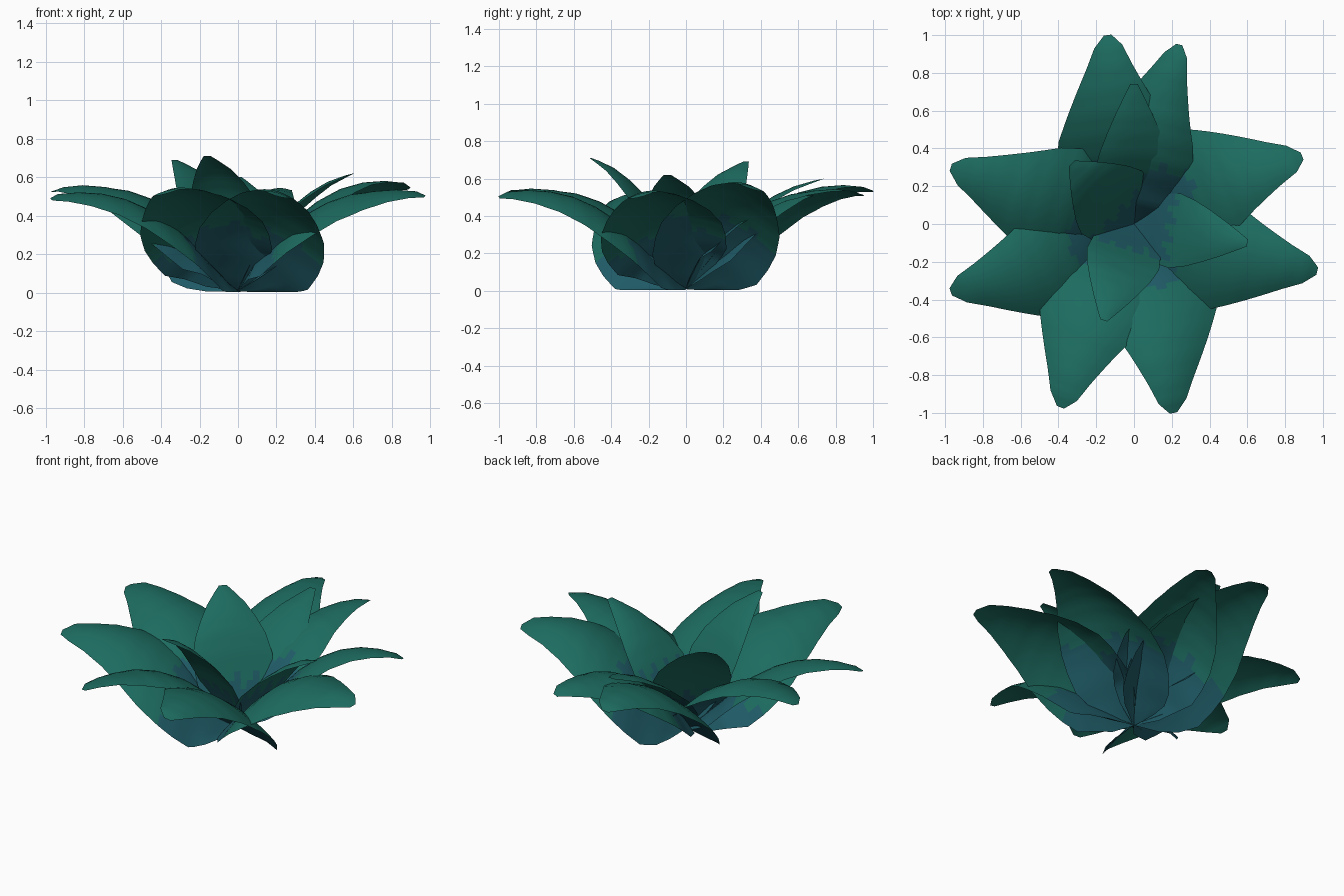
import bpy, bmesh, math

if "Cube" in bpy.data.objects:
    bpy.data.objects.remove(bpy.data.objects["Cube"])


def material(name, rgb):
    m = bpy.data.materials.new(name)
    m.diffuse_color = (*rgb, 1)
    m.use_nodes = True
    m.node_tree.nodes["Principled BSDF"].inputs["Base Color"].default_value = m.diffuse_color
    return m


GREEN = material("leaf_green", (0.012, 0.147, 0.115))
BLUE = material("base_blue", (0.014, 0.105, 0.135))

# Leaf profiles: (reach, midrib height, half width, edge droop)
OUTER = [(0.0, 0.01, 0.01, 0.0), (0.06, 0.06, 0.15, 0.03), (0.12, 0.12, 0.24, 0.06),
         (0.2, 0.2, 0.3, 0.1), (0.28, 0.29, 0.325, 0.11), (0.36, 0.365, 0.33, 0.11),
         (0.48, 0.445, 0.3, 0.1), (0.6, 0.5, 0.24, 0.075), (0.72, 0.53, 0.18, 0.05),
         (0.84, 0.54, 0.12, 0.03), (0.94, 0.53, 0.075, 0.01), (1.0, 0.51, 0.02, 0.0)]
INNER = [(0.0, 0.02, 0.01, 0.0), (0.1, 0.17, 0.12, 0.0), (0.22, 0.37, 0.195, 0.01),
         (0.36, 0.58, 0.21, 0.02), (0.5, 0.74, 0.185, 0.03), (0.64, 0.85, 0.145, 0.03),
         (0.78, 0.93, 0.1, 0.02), (0.92, 0.98, 0.05, 0.01), (1.0, 1.0, 0.02, 0.0)]


def lerp_row(rows, f):
    i = min(int(f), len(rows) - 2)
    t = f - i
    return [a + (b - a) * t for a, b in zip(rows[i], rows[i + 1])]


def leaf(name, rows, tip, height, roll, blue, width=1.0, lift=0.0):
    """Arched leaf from the centre to the tip, rolled about its chord."""
    reach = math.hypot(*tip)
    ux, uy = tip[0] / reach, tip[1] / reach
    slope = math.tan(math.radians(roll))
    bm = bmesh.new()
    across, along = 12, (len(rows) - 1) * 3
    grid = []
    for i in range(along + 1):
        s, z, hw, droop = lerp_row(rows, i / 3)
        # rolling leans the arch sideways
        shift = 0.2 * slope * math.sin(math.pi * s) ** 1.2 if 0 < s < 1 else 0
        line = []
        for j in range(across + 1):
            v = 2 * j / across - 1
            w = hw * width * v
            zz = z * height - droop * v * v - slope * w
            zz += lift * max(0, 1 - s / 0.7) * min(1, s / 0.12)
            w += shift
            x, y = ux * s * reach - uy * w, uy * s * reach + ux * w
            line.append(bm.verts.new((x, y, max(0.004, zz))))
        grid.append(line)
    for i in range(along):
        for j in range(across):
            f = bm.faces.new((grid[i][j], grid[i + 1][j], grid[i + 1][j + 1], grid[i][j + 1]))
            c = f.calc_center_median()
            f.smooth = True
            # ragged blue base
            edge = blue + 0.025 * math.sin(j * 2.1 + len(name) + tip[0] * 9)
            f.material_index = 1 if c.x * ux + c.y * uy < edge else 0
    bmesh.ops.recalc_face_normals(bm, faces=bm.faces)
    if sum(f.normal.z for f in bm.faces) < 0:
        bmesh.ops.reverse_faces(bm, faces=bm.faces)
    me = bpy.data.meshes.new(name)
    bm.to_mesh(me)
    bm.free()
    me.materials.append(GREEN)
    me.materials.append(BLUE)
    bpy.context.collection.objects.link(bpy.data.objects.new(name, me))


# Two outer whorls: tip, height scale, roll, blue reach, width scale, base lift
outer = [((-0.14, 1.0), 1.04, 10, 0.36, 1.0, 0), ((0.24, 0.95), 1.0, 12, 0.32, 0.82, 0.08),
         ((0.89, 0.36), 1.06, 15, 0.36, 1.0, 0), ((0.97, -0.25), 0.98, -13, 0.26, 1.0, 0.08),
         ((0.21, -1.0), 0.98, 15, 0.36, 1.0, 0), ((-0.39, -0.97), 1.0, -13, 0.26, 1.0, 0.08),
         ((-0.97, -0.36), 0.95, 15, 0.36, 1.0, 0), ((-0.97, 0.30), 1.03, 8, 0.32, 1.0, 0.08)]
for n, (tip, h, roll, blue, w, lift) in enumerate(outer):
    leaf(f"outer_leaf_{n + 1}", OUTER, tip, h, roll, blue, w, lift)

# Inner whorl, steeper and smaller
inner = [((0.0, 0.74), 0.6, 0, 0.24, 1.0), ((-0.33, 0.32), 0.69, 0, 0.1, 1.1),
         ((0.6, -0.1), 0.62, 0, 0.19, 0.95), ((-0.16, -0.51), 0.71, 0, 0.13, 0.95)]
for n, (tip, h, roll, blue, w) in enumerate(inner):
    leaf(f"inner_leaf_{n + 1}", INNER, tip, h, roll, blue, w)
